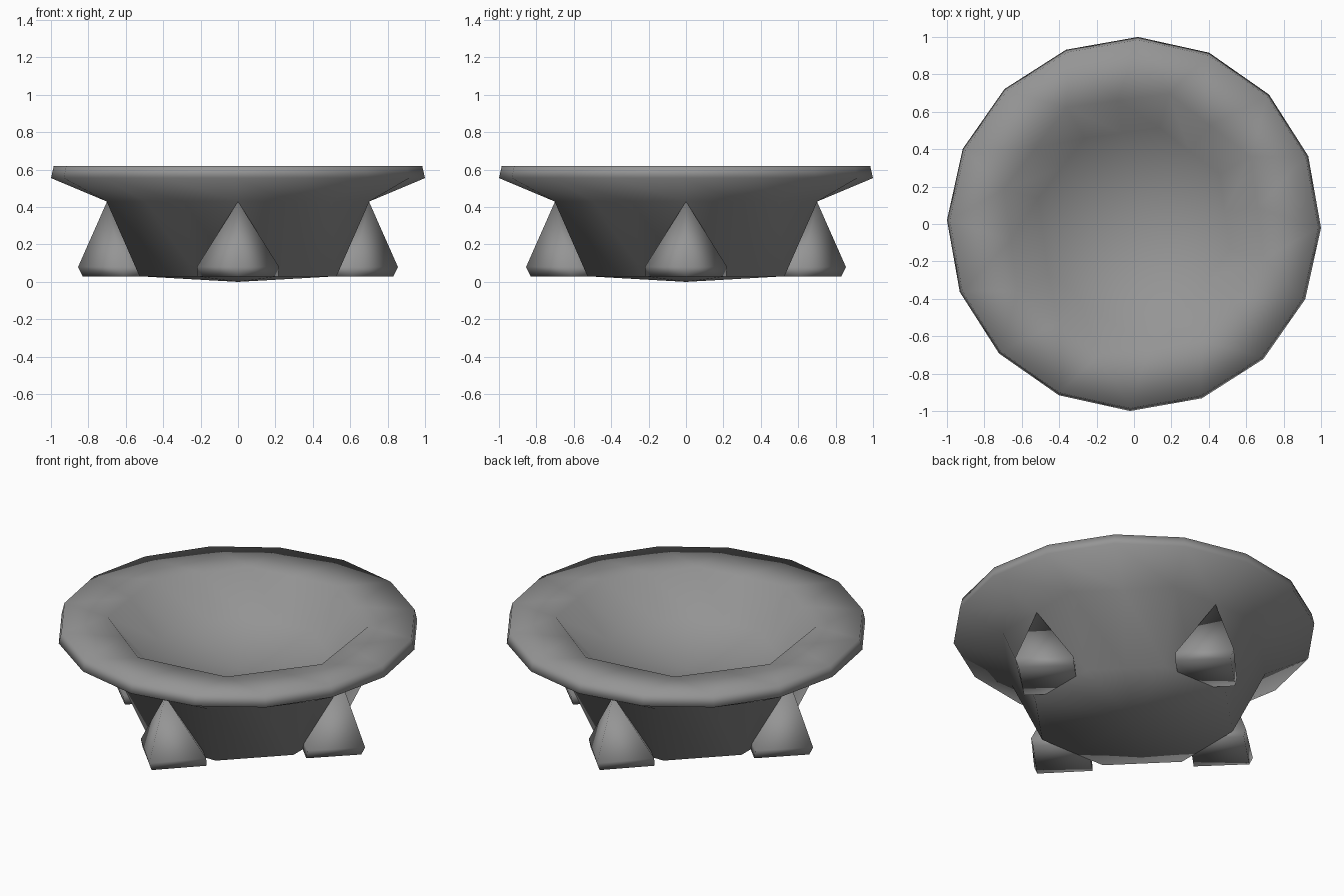
import bpy, bmesh
from math import radians, sin, cos, pi
from mathutils import Matrix

if "Cube" in bpy.data.objects:
    bpy.data.objects.remove(bpy.data.objects["Cube"], do_unlink=True)

SIDES = 16
STEP = 2 * pi / SIDES

# Stone material
stone = bpy.data.materials.new("grey stone")
stone.use_nodes = True
colour = (0.3, 0.3, 0.3, 1)
stone.diffuse_color = colour
stone.node_tree.nodes["Principled BSDF"].inputs["Base Color"].default_value = colour


def ring(bm, radius, height, turn=0):
    """Ring of vertices; the radius may be a function of the index."""
    verts = []
    for k in range(SIDES):
        r = radius(k) if callable(radius) else radius
        a = k * STEP + radians(turn)
        verts.append(bm.verts.new((r * cos(a), r * sin(a), height)))
    return verts


def octagon(r):
    """Eight corners on the odd vertices, with the even ones mid-edge."""
    return lambda k: r if k % 2 else r * cos(STEP)


def bridge(bm, upper, lower):
    count = len(upper)
    for k in range(count):
        n = (k + 1) % count
        bm.faces.new((upper[k], upper[n], lower[n], lower[k]))


def cap(bm, loop, point):
    tip = bm.verts.new(point)
    for k in range(len(loop)):
        bm.faces.new((loop[k], loop[(k + 1) % len(loop)], tip))


def finish(bm, name):
    bmesh.ops.recalc_face_normals(bm, faces=bm.faces)
    for face in bm.faces:
        face.smooth = True
    mesh = bpy.data.meshes.new(name)
    bm.to_mesh(mesh)
    bm.free()
    mesh.materials.append(stone)
    bpy.context.collection.objects.link(bpy.data.objects.new(name, mesh))


# Bowl: basin, lip, rim, flare, eight-sided wall and shallow underside
bm = bmesh.new()
rings = [
    ring(bm, octagon(0.53), 0.40, 7.5),
    ring(bm, octagon(0.72), 0.615, 7.5),
    ring(bm, 0.985, 0.62, -1.2),
    ring(bm, 1.0, 0.555, -1.2),
    ring(bm, octagon(0.76), 0.43),
    ring(bm, octagon(0.57), 0.03),
]
for upper, lower in zip(rings, rings[1:]):
    bridge(bm, upper, lower)
cap(bm, rings[0], (0, 0, 0.33))
cap(bm, rings[-1], (0, 0, 0))
finish(bm, "bowl")


def foot(name, angle):
    """Leaning pyramid on a diamond base, with its toe pointing outward."""
    bm = bmesh.new()
    loops = []
    for toe, side, half, z in ((0.855, 0.62, 0.22, 0.08), (0.83, 0.61, 0.215, 0.03)):
        corners = ((toe, 0), (side, half), (0.4, 0), (side, -half))
        loops.append([bm.verts.new((x, y, z)) for x, y in corners])
    bridge(bm, *loops)
    cap(bm, loops[0], (0.70, 0, 0.43))
    bm.faces.new(loops[1])
    bm.transform(Matrix.Rotation(radians(angle), 4, "Z"))
    finish(bm, name)


# Four feet on the axes
for name, angle in (("left_foot", 0), ("back_foot", 90),
                    ("right_foot", 180), ("front_foot", 270)):
    foot(name, angle)
